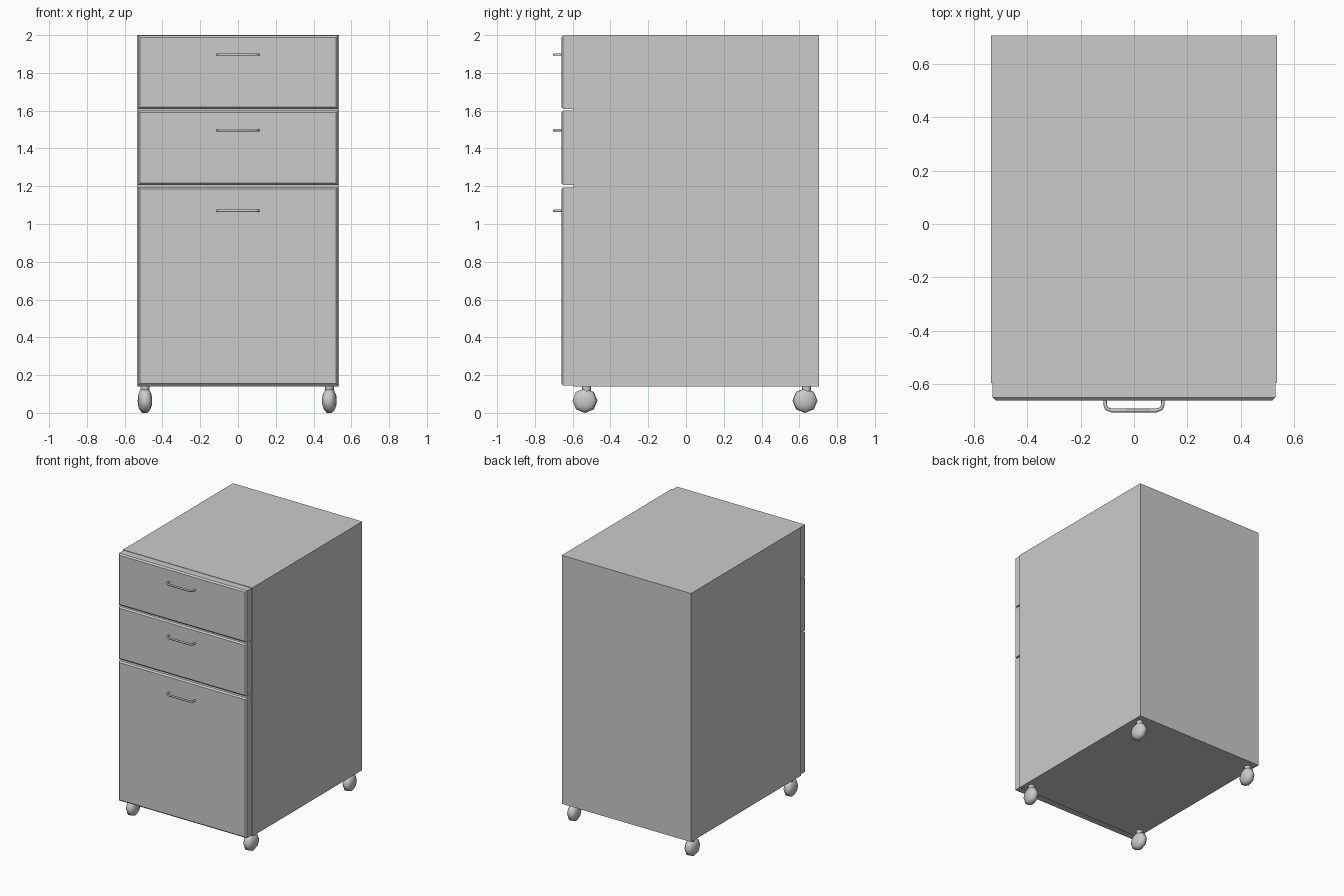
import bpy, bmesh, math
from mathutils import Matrix, Vector

if "Cube" in bpy.data.objects:
    bpy.data.objects.remove(bpy.data.objects["Cube"])


def finish(bm, name, smooth=None):
    bmesh.ops.recalc_face_normals(bm, faces=bm.faces)
    mesh = bpy.data.meshes.new(name)
    bm.to_mesh(mesh)
    bm.free()
    ob = bpy.data.objects.new(name, mesh)
    bpy.context.collection.objects.link(ob)
    if smooth:
        bpy.ops.object.select_all(action='DESELECT')
        ob.select_set(True)
        bpy.context.view_layer.objects.active = ob
        bpy.ops.object.shade_smooth_by_angle(angle=math.radians(smooth))
    return ob


def box(name, lo, hi, front_bevel=0):
    lo, hi = Vector(lo), Vector(hi)
    bm = bmesh.new()
    m = Matrix.Translation((lo + hi) / 2) @ Matrix.Diagonal((*(hi - lo), 1))
    bmesh.ops.create_cube(bm, size=1, matrix=m)
    if front_bevel:
        edges = [e for e in bm.edges
                 if all(abs(v.co.y - lo.y) < 1e-5 for v in e.verts)]
        bmesh.ops.bevel(bm, geom=edges, offset=front_bevel, segments=1,
                        affect='EDGES', profile=0.5)
    return finish(bm, name)


def loft(bm, rings):
    # Skin closed rings of points and cap both ends
    rows = [[bm.verts.new(p) for p in ring] for ring in rings]
    n = len(rows[0])
    for a, b in zip(rows, rows[1:]):
        for i in range(n):
            j = (i + 1) % n
            bm.faces.new((a[i], a[j], b[j], b[i]))
    bm.faces.new(rows[0])
    bm.faces.new(rows[-1])


def handle(name, z):
    # Bent bar: hexagonal section swept along a path in the xy plane
    half = [(-0.108, -0.655), (-0.108, -0.677), (-0.102, -0.691), (-0.084, -0.698)]
    path = [Vector((x, y, z)) for x, y in half]
    path += [Vector((-x, y, z)) for x, y in reversed(half)]
    r, up, rings = 0.007, Vector((0, 0, 1)), []
    for i, p in enumerate(path):
        t = (path[min(i + 1, len(path) - 1)] - path[max(i - 1, 0)]).normalized()
        side = t.cross(up)
        rings.append([p + r * (math.cos(a) * side + math.sin(a) * up)
                      for a in (k * math.tau / 6 for k in range(6))])
    bm = bmesh.new()
    loft(bm, rings)
    finish(bm, name, 65)


def caster(label, x, y, yaw):
    # Eight-sided rounded wheel, lathed about its axle
    profile = [(-0.036, 0.028), (-0.028, 0.049), (-0.014, 0.065),
               (0.014, 0.065), (0.028, 0.049), (0.036, 0.028)]
    bm = bmesh.new()
    loft(bm, [[(px, r * math.cos(k * math.tau / 8), r * math.sin(k * math.tau / 8))
               for k in range(8)] for px, r in profile])
    wheel = finish(bm, label + "_wheel", 60)
    wheel.location = (x, y, 0.065)
    wheel.rotation_euler.z = math.radians(yaw)
    # Stem joining the wheel to the cabinet
    bm = bmesh.new()
    bmesh.ops.create_cone(bm, cap_ends=True, segments=8, radius1=0.024,
                          radius2=0.024, depth=0.06)
    stem = finish(bm, label + "_stem", 60)
    stem.location = (x, y + 0.008, 0.113)


# Cabinet carcass
box("cabinet_body", (-0.535, -0.596, 0.14), (0.535, 0.705, 2.0))

# Drawer fronts and their handles
for name, z0, z1, hz in [("bottom_drawer", 0.146, 1.194, 1.07),
                         ("middle_drawer", 1.206, 1.600, 1.497),
                         ("top_drawer", 1.610, 1.997, 1.897)]:
    box(name + "_front", (-0.529, -0.66, z0), (0.529, -0.596, z1), 0.01)
    handle(name + "_handle", hz)

# Swivelling casters
for label, x, y, yaw in [("front_left_caster", -0.493, -0.535, 4),
                         ("front_right_caster", 0.484, -0.535, -6),
                         ("back_left_caster", -0.493, 0.63, -4),
                         ("back_right_caster", 0.484, 0.63, 6)]:
    caster(label, x, y, yaw)
